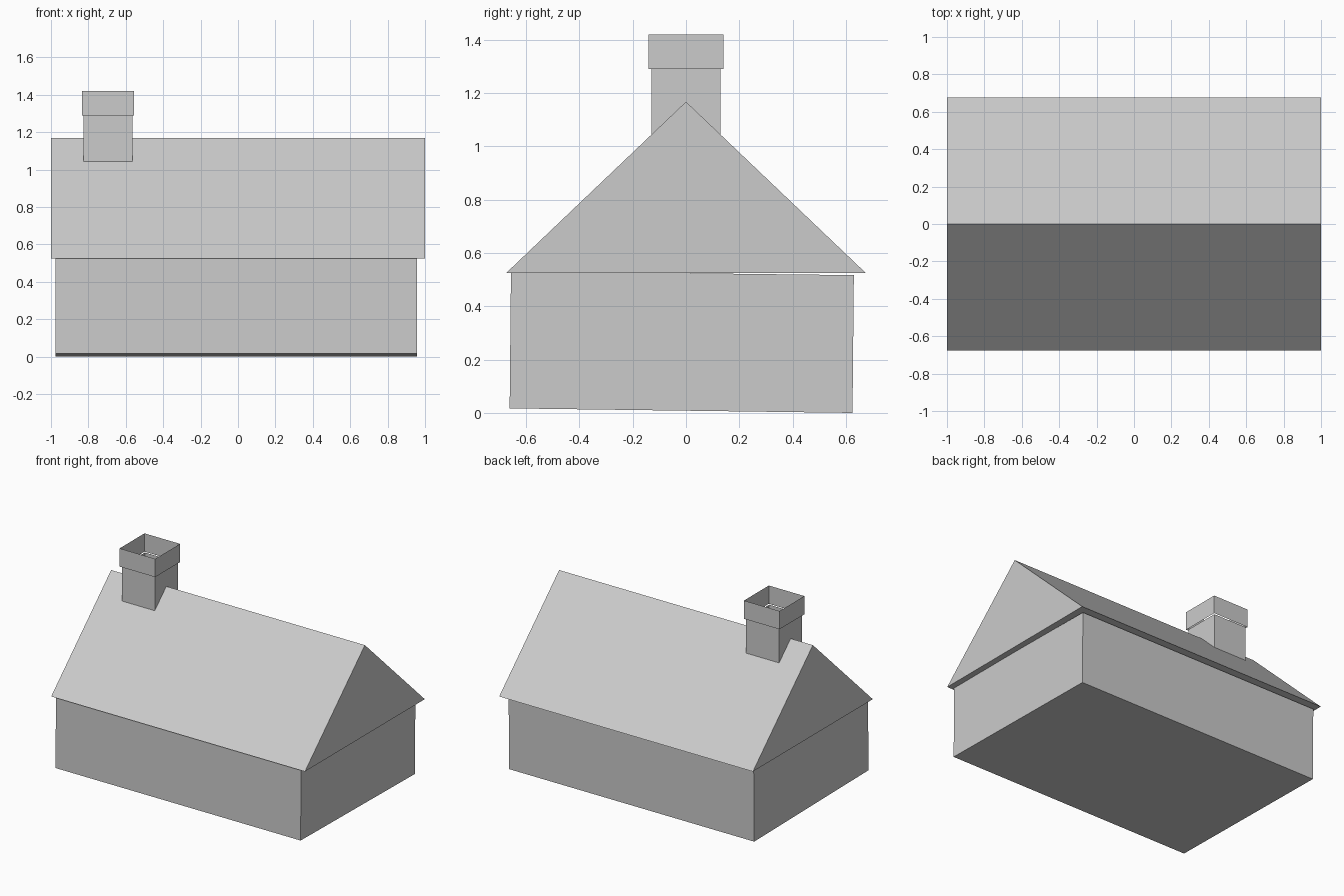
import bpy
import bmesh
from mathutils import Matrix, Vector

cube = bpy.data.objects.get("Cube")
if cube:
    bpy.data.objects.remove(cube, do_unlink=True)

GREY = (0.6, 0.6, 0.6, 1.0)
mat = bpy.data.materials.new("plain grey")
mat.use_nodes = True
mat.diffuse_color = GREY
bsdf = next(n for n in mat.node_tree.nodes if n.type == 'BSDF_PRINCIPLED')
bsdf.inputs["Base Color"].default_value = GREY


def finish(name, bm):
    """Turn a bmesh into a flat shaded grey object."""
    bmesh.ops.recalc_face_normals(bm, faces=bm.faces)
    mesh = bpy.data.meshes.new(name)
    bm.to_mesh(mesh)
    bm.free()
    mesh.materials.append(mat)
    obj = bpy.data.objects.new(name, mesh)
    bpy.context.collection.objects.link(obj)
    return obj


def extrude_x(name, profile, x0, x1):
    """Closed prism from a (y, z) profile running along x."""
    bm = bmesh.new()
    face = bm.faces.new([bm.verts.new((x0, y, z)) for y, z in profile])
    out = bmesh.ops.extrude_face_region(bm, geom=[face], use_keep_orig=True)
    moved = [v for v in out["geom"] if isinstance(v, bmesh.types.BMVert)]
    bmesh.ops.translate(bm, verts=moved, vec=(x1 - x0, 0, 0))
    return finish(name, bm)


def open_tube(name, centre_x, half, z0, z1):
    """Square sleeve with thin walls, open at both ends."""
    bm = bmesh.new()
    place = Matrix.Translation(Vector((centre_x, 0, (z0 + z1) / 2)))
    size = Matrix.Diagonal((2 * half, 2 * half, z1 - z0, 1))
    bmesh.ops.create_cube(bm, size=1, matrix=place @ size)
    bm.normal_update()
    ends = [f for f in bm.faces if abs(f.normal.z) > 0.5]
    bmesh.ops.delete(bm, geom=ends, context='FACES_ONLY')
    return finish(name, bm)


# Walls: a box leaning very slightly towards the back
extrude_x("house_walls",
          [(-0.662, 0.017), (0.625, 0.0), (0.63, 0.517), (-0.657, 0.532)],
          -0.975, 0.957)

# Gabled roof with overhanging eaves
extrude_x("gable_roof", [(-0.675, 0.525), (0.675, 0.525), (0, 1.168)], -1, 1)

# Chimney shaft and its wider open collar
open_tube("chimney_shaft", -0.695, 0.13, 1.04, 1.29)
open_tube("chimney_collar", -0.695, 0.14, 1.29, 1.42)
